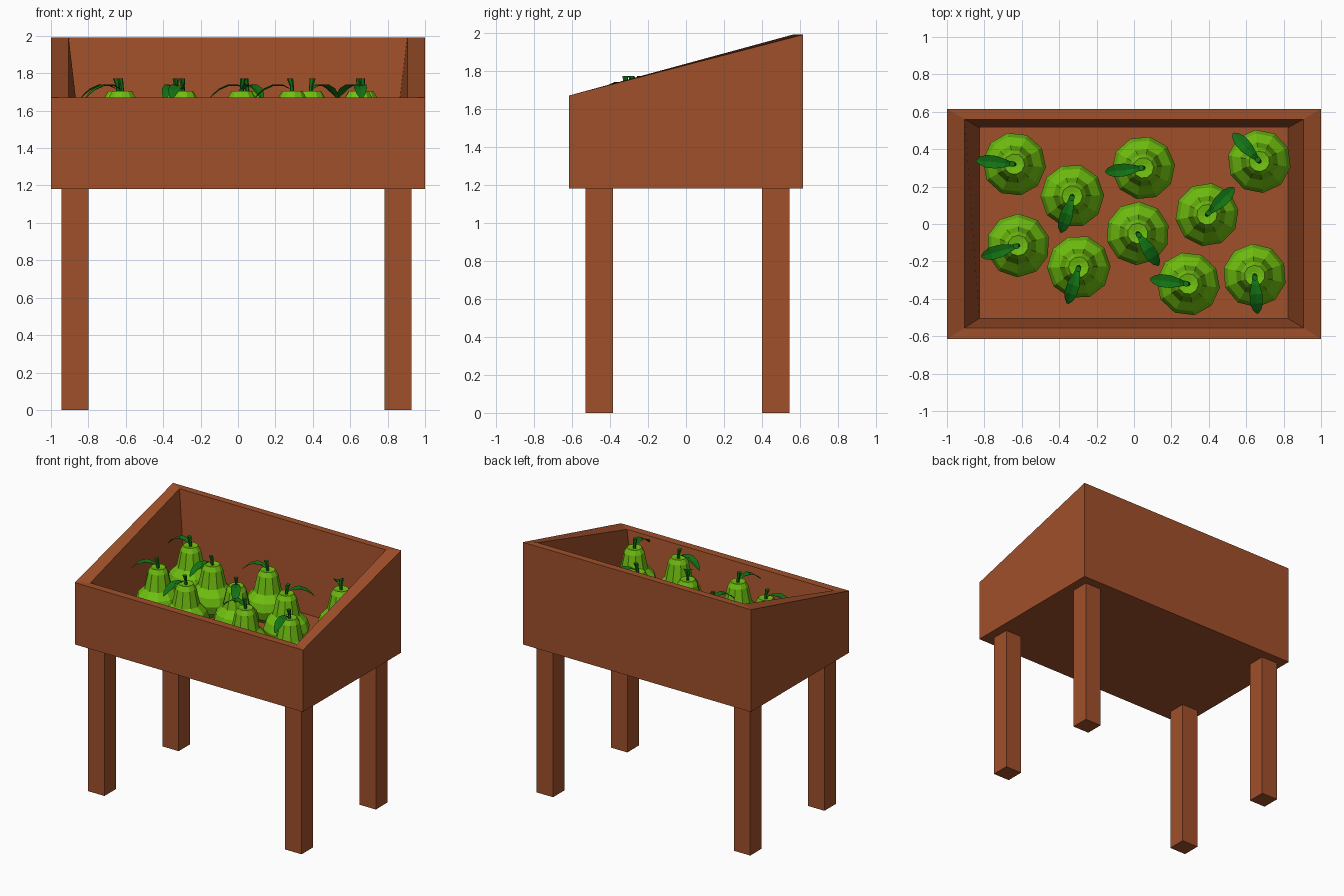
import bpy, bmesh, math

if "Cube" in bpy.data.objects:
    bpy.data.objects.remove(bpy.data.objects["Cube"])

def material(name, rgb):
    m = bpy.data.materials.new(name)
    m.diffuse_color = (*rgb, 1)
    m.use_nodes = True
    m.node_tree.nodes["Principled BSDF"].inputs["Base Color"].default_value = m.diffuse_color
    return m

WOOD = material("wood", (0.35, 0.08, 0.023))
GREEN = material("pear_green", (0.16, 0.52, 0.005))
LEAF = material("leaf_green", (0.006, 0.17, 0.007))

def to_mesh(bm, name, mat):
    bmesh.ops.recalc_face_normals(bm, faces=bm.faces)
    me = bpy.data.meshes.new(name)
    bm.to_mesh(me)
    bm.free()
    me.materials.append(mat)
    return me

def add(name, me, loc=(0, 0, 0), angle=0):
    ob = bpy.data.objects.new(name, me)
    ob.location = loc
    ob.rotation_euler.z = angle
    bpy.context.collection.objects.link(ob)
    return ob

def loft(bm, rings):
    # Skin a stack of equal-length point rings and cap both ends
    rows = [[bm.verts.new(p) for p in r] for r in rings]
    for a, b in zip(rows, rows[1:]):
        for i in range(len(a)):
            j = (i + 1) % len(a)
            bm.faces.new((a[i], a[j], b[j], b[i]))
    bm.faces.new(rows[0])
    bm.faces.new(rows[-1])

def rect(x0, x1, y0, y1, zf, zb):
    return [(x0, y0, zf), (x1, y0, zf), (x1, y1, zb), (x0, y1, zb)]

def circle(r, z, n, dx=0):
    return [(dx + r * math.cos(2 * math.pi * i / n), r * math.sin(2 * math.pi * i / n), z)
            for i in range(n)]

# Bin: sloped rim and tapered hollow
FLOOR = 1.32
bm = bmesh.new()
loft(bm, [rect(-1, 1, -0.615, 0.615, 1.18, 1.18),
          rect(-1, 1, -0.615, 0.615, 1.67, 1.99),
          rect(-0.905, 0.905, -0.555, 0.56, 1.67, 1.99),
          rect(-0.827, 0.824, -0.505, 0.515, FLOOR, FLOOR)])
add("bin", to_mesh(bm, "bin", WOOD))

# Legs
bm = bmesh.new()
h = 0.072
loft(bm, [rect(-h, h, -h, h, 0, 0), rect(-h, h, -h, h, 1.18, 1.18)])
leg = to_mesh(bm, "leg", WOOD)
for side, x in (("left", -0.872), ("right", 0.856)):
    for end, y in (("front", -0.457), ("back", 0.472)):
        add(f"{end}_{side}_leg", leg, (x, y, 0))

# Pear body: ten-sided lathe profile (radius, height)
bm = bmesh.new()
loft(bm, [circle(r, z, 10) for r, z in (
    (0.09, 0), (0.152, 0.05), (0.17, 0.115), (0.15, 0.175), (0.102, 0.225),
    (0.075, 0.35), (0.055, 0.385), (0.02, 0.378))])
pear = to_mesh(bm, "pear", GREEN)

# Stem: short and slightly bent
bm = bmesh.new()
loft(bm, [circle(r, z, 6, dx) for r, z, dx in (
    (0.012, 0.37, 0), (0.011, 0.41, 0.002), (0.017, 0.452, 0.012))])
stem = to_mesh(bm, "stem", LEAF)

# Leaf: arched strip with a centre crease (distance, height, half width)
bm = bmesh.new()
rows = [[bm.verts.new((x, s * w, z + abs(s) * w * 0.25)) for s in (-1, 0, 1)]
        for x, z, w in ((0.0, 0.39, 0.006), (0.05, 0.413, 0.022), (0.10, 0.412, 0.034),
                        (0.15, 0.39, 0.034), (0.185, 0.362, 0.022), (0.205, 0.342, 0.005))]
for a, b in zip(rows, rows[1:]):
    for i in (0, 1):
        bm.faces.new((a[i], b[i], b[i + 1], a[i + 1]))
leaf = to_mesh(bm, "leaf", LEAF)

# Fruit placement: x, y, leaf direction in degrees
PEARS = [(-0.64, 0.32, 174), (-0.33, 0.15, -107), (0.05, 0.30, -174), (0.67, 0.335, 133),
         (-0.62, -0.115, -163), (-0.295, -0.23, -107), (0.02, -0.05, -57),
         (0.39, 0.05, 45), (0.29, -0.32, 173), (0.645, -0.275, -86)]
for k, (x, y, deg) in enumerate(PEARS, 1):
    for name, me in (("pear", pear), ("stem", stem), ("leaf", leaf)):
        add(f"{name}_{k}", me, (x, y, FLOOR), math.radians(deg))
